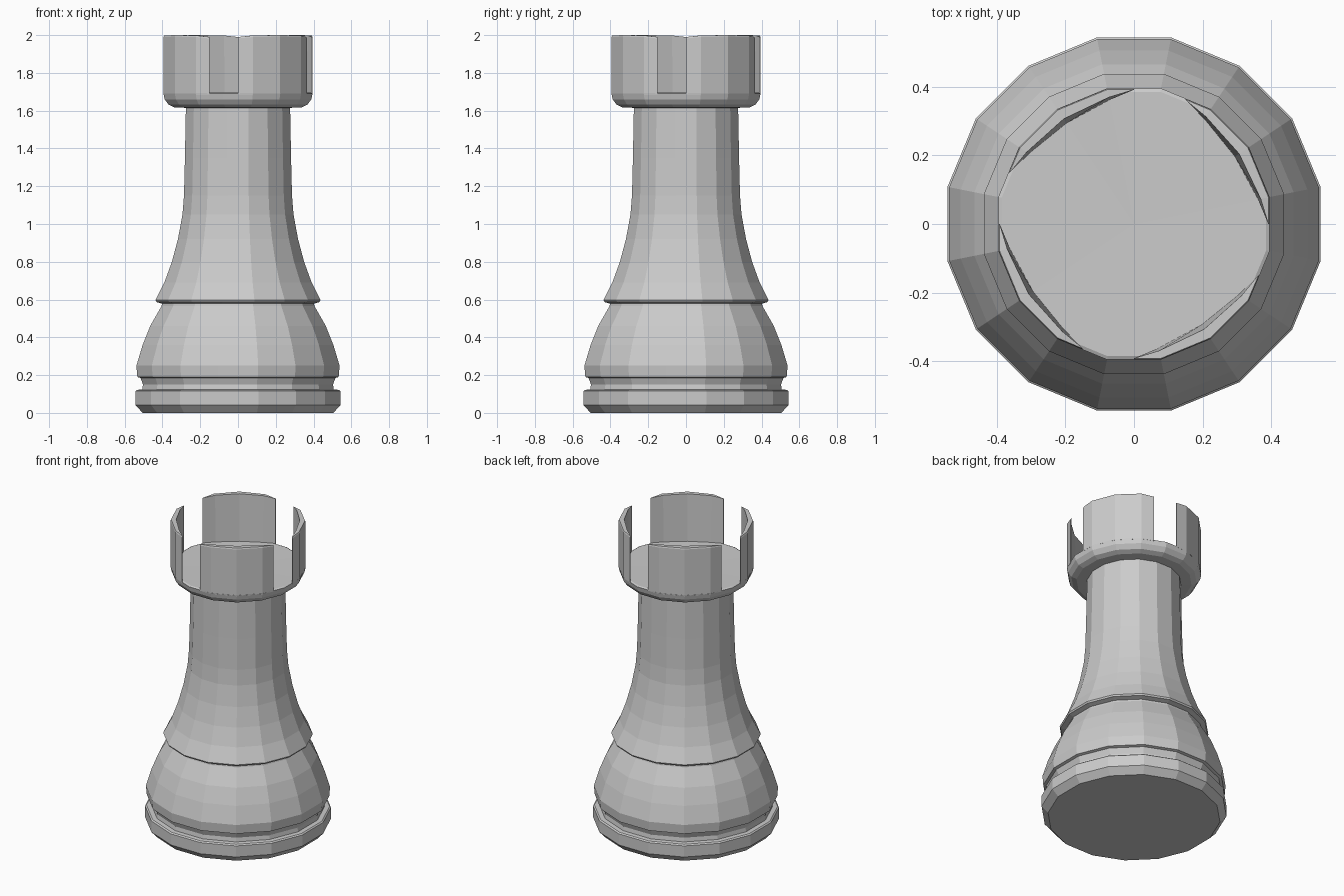
import bpy, bmesh, math

if "Cube" in bpy.data.objects:
    bpy.data.objects.remove(bpy.data.objects["Cube"])

SIDES = 16
STEP = 2 * math.pi / SIDES
FLAT = math.cos(STEP / 2)  # flat-to-corner ratio of the 16-gon


def polar(r, a, z):
    return (r * math.cos(a), r * math.sin(a), z)


def finish(name, bm):
    bmesh.ops.recalc_face_normals(bm, faces=bm.faces[:])
    mesh = bpy.data.meshes.new(name)
    bm.to_mesh(mesh)
    bm.free()
    obj = bpy.data.objects.new(name, mesh)
    bpy.context.collection.objects.link(obj)
    return obj


def lathe(name, profile, top_z):
    """Turn (half width, z) points into a flat-faced 16-sided solid."""
    bm = bmesh.new()
    rings = [[bm.verts.new(polar(x / FLAT, (i + 0.5) * STEP, z)) for i in range(SIDES)]
             for x, z in profile]
    for lo, hi in zip(rings, rings[1:]):
        for i in range(SIDES):
            j = (i + 1) % SIDES
            bm.faces.new((lo[i], lo[j], hi[j], hi[i]))
    bm.faces.new(rings[0][::-1])
    centre = bm.verts.new((0, 0, top_z))
    for i in range(SIDES):
        bm.faces.new((rings[-1][i], rings[-1][(i + 1) % SIDES], centre))
    return finish(name, bm)


def battlement(name, start):
    """Crescent-shaped wall three facets wide, thin at both ends."""
    bm = bmesh.new()
    steps = [0, 0.5, 1.5, 2.5, 3]
    outer = [0.395, 0.402, 0.402, 0.402, 0.395]
    foot = [0.391, 0.368, 0.353, 0.368, 0.391]
    head = [0.391, 0.376, 0.368, 0.376, 0.391]
    tops = [1.99, 1.998, 2.0, 1.998, 1.99]
    rows = []
    for s, ro, rf, rh, zt in zip(steps, outer, foot, head, tops):
        a = start + s * STEP
        rows.append([bm.verts.new(polar(r, a, z)) for r, z in
                     ((ro, 1.685), (ro, zt - 0.008), (ro - 0.003, zt), (rh, zt), (rf, 1.685))])
    for p, q in zip(rows, rows[1:]):
        for k in range(5):
            m = (k + 1) % 5
            bm.faces.new((p[k], p[m], q[m], q[k]))
    bm.faces.new(rows[0])
    bm.faces.new(rows[-1][::-1])
    return finish(name, bm)


# turned body: foot disc, groove, bell, collar, shaft, flared head and platform
lathe("body", [
    (0.505, 0.0), (0.543, 0.042), (0.543, 0.115), (0.535, 0.122),
    (0.507, 0.124), (0.503, 0.15), (0.516, 0.185), (0.533, 0.19), (0.538, 0.25),
    (0.505, 0.36), (0.465, 0.46), (0.405, 0.565),
    (0.402, 0.578), (0.432, 0.587), (0.437, 0.597),
    (0.39, 0.69), (0.35, 0.80), (0.318, 0.92), (0.294, 1.05),
    (0.286, 1.15), (0.281, 1.35), (0.276, 1.615),
    (0.338, 1.618), (0.368, 1.632), (0.388, 1.66), (0.395, 1.69), (0.385, 1.695),
], 1.69)

# four walls around the top
for n in range(4):
    battlement(f"battlement_{n + 1}", n * math.pi / 2)
